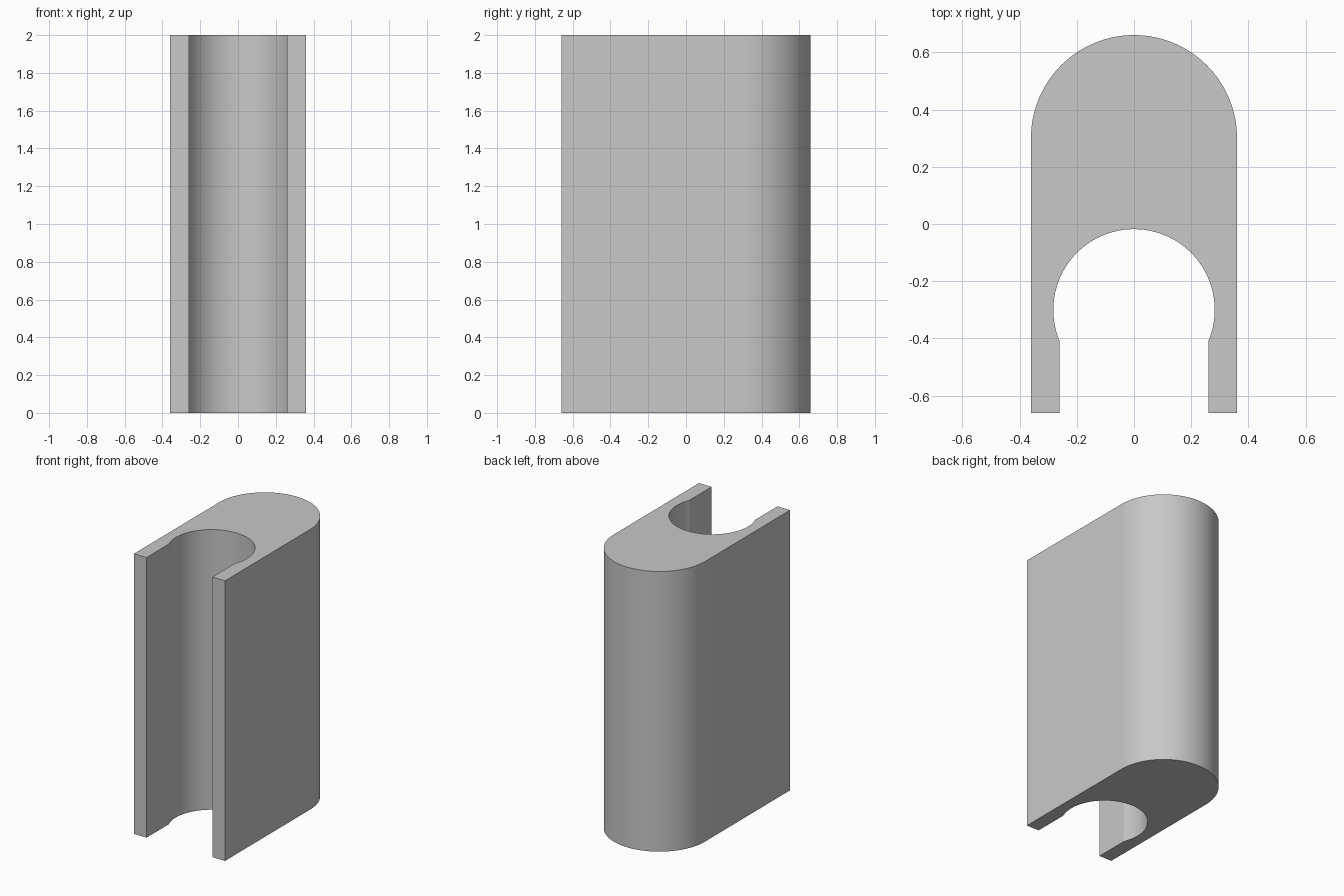
import bpy
import bmesh
from math import asin, cos, pi, radians, sin

HEIGHT = 2.0
FRONT_Y = -0.66
OUTER_R, OUTER_Y = 0.36, 0.30      # rounded back
BORE_R, BORE_Y = 0.282, -0.30      # round channel
SLOT_X = 0.26                      # half width of the front slot


def arc(radius, centre_y, start, end, steps):
    """Points on an arc centred on x = 0."""
    angles = [start + (end - start) * i / steps for i in range(steps + 1)]
    return [(radius * cos(a), centre_y + radius * sin(a)) for a in angles]


if "Cube" in bpy.data.objects:
    bpy.data.objects.remove(bpy.data.objects["Cube"], do_unlink=True)

# Grey material
grey = bpy.data.materials.new("plain grey")
grey.use_nodes = True
colour = (0.58, 0.58, 0.58, 1.0)
grey.diffuse_color = colour
grey.node_tree.nodes["Principled BSDF"].inputs["Base Color"].default_value = colour

# Outline: rounded back, then the slot and bore between the two front arms
lip = -asin((BORE_R**2 - SLOT_X**2) ** 0.5 / BORE_R)
outline = [(OUTER_R, FRONT_Y)]
outline += arc(OUTER_R, OUTER_Y, 0, pi, 64)
outline += [(-OUTER_R, FRONT_Y), (-SLOT_X, FRONT_Y)]
outline += arc(BORE_R, BORE_Y, pi - lip, lip, 64)
outline += [(SLOT_X, FRONT_Y)]

# Extrude the outline to full height
bm = bmesh.new()
base = bm.faces.new([bm.verts.new((x, y, 0)) for x, y in outline])
result = bmesh.ops.extrude_face_region(bm, geom=[base], use_keep_orig=True)
top_verts = [v for v in result["geom"] if isinstance(v, bmesh.types.BMVert)]
bmesh.ops.translate(bm, verts=top_verts, vec=(0, 0, HEIGHT))
bmesh.ops.recalc_face_normals(bm, faces=bm.faces)
mesh = bpy.data.meshes.new("slotted_block")
bm.to_mesh(mesh)
bm.free()
mesh.materials.append(grey)

block = bpy.data.objects.new("slotted_block", mesh)
bpy.context.collection.objects.link(block)

# Smooth curved walls, sharp corners
bpy.ops.object.select_all(action="DESELECT")
block.select_set(True)
bpy.context.view_layer.objects.active = block
bpy.ops.object.shade_smooth_by_angle(angle=radians(20))
